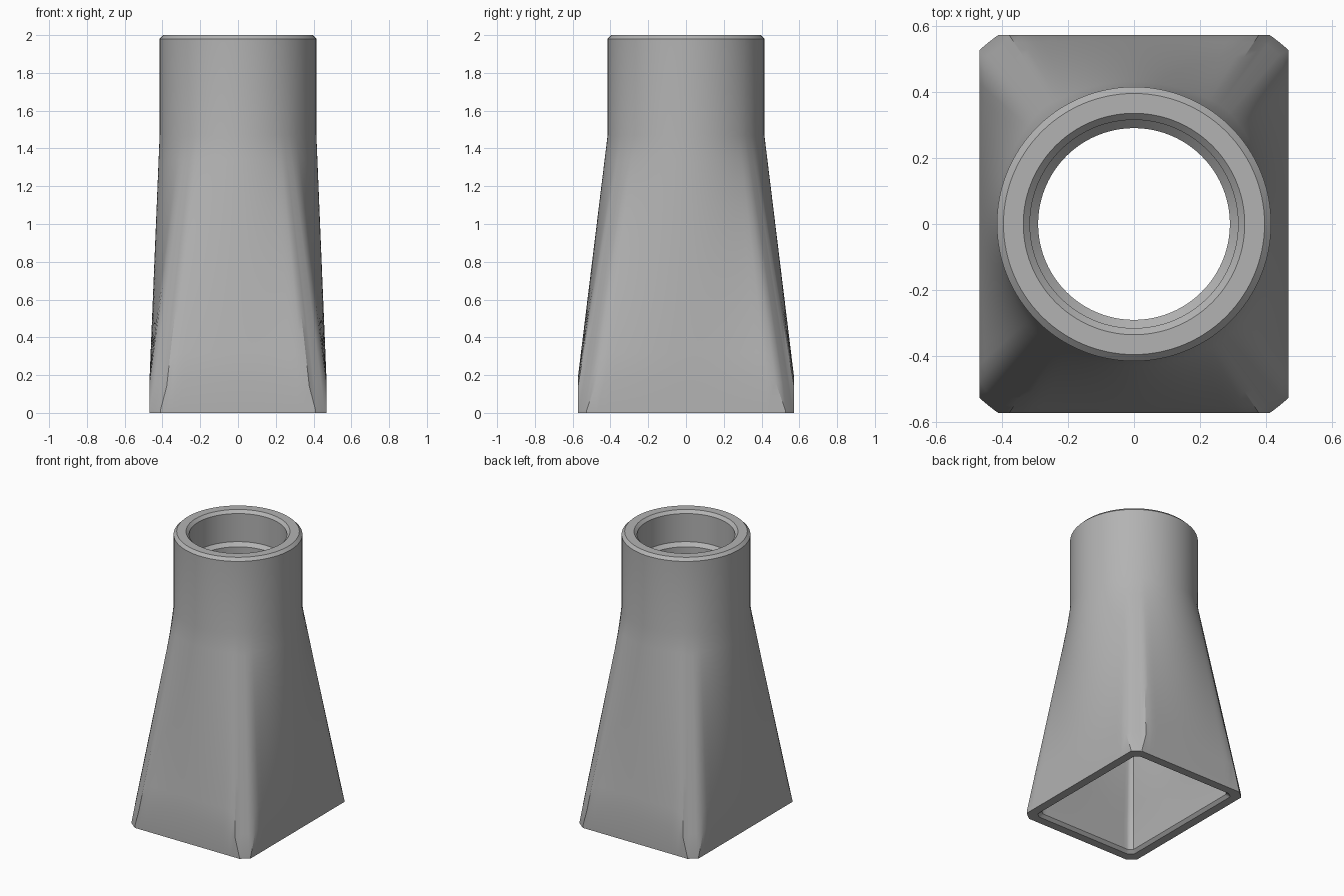
import bpy
import bmesh
import math

cube = bpy.data.objects.get("Cube")
if cube:
    bpy.data.objects.remove(cube)

HALF_X, HALF_Y, CORNER = 0.468, 0.572, 0.704
JOIN_Z, LIP_Z = 1.47, 0.19
LOFT_STEPS = 10

# Directions around the axis, with extra ones at the corner edges
corner_a = math.atan2(math.sqrt(CORNER**2 - HALF_X**2), HALF_X)
corner_b = math.acos(math.sqrt(CORNER**2 - HALF_Y**2) / CORNER)
quarter = [corner_a * i / 16 for i in range(16)]
quarter += [corner_a + (corner_b - corner_a) * i / 6 for i in range(6)]
quarter += [corner_b + (math.pi / 2 - corner_b) * i / 16 for i in range(16)]
half = quarter + [math.pi / 2] + [math.pi - a for a in reversed(quarter[1:])]
angles = half + [a + math.pi for a in half]


def circle(r, z):
    return [(r * math.cos(a), r * math.sin(a), z) for a in angles]


def rectangle(inset, z, corner):
    """Rectangle with its corners trimmed by a circle."""
    ring = []
    for a in angles:
        c, s = math.cos(a), math.sin(a)
        r = min((HALF_X - inset) / max(abs(c), 1e-6),
                (HALF_Y - inset) / max(abs(s), 1e-6), corner)
        ring.append((r * c, r * s, z))
    return ring


def scalloped_lip():
    """Top of the straight skirt, dropping away towards each corner."""
    ring = []
    edge_x = math.sqrt(CORNER**2 - HALF_Y**2)
    edge_y = math.sqrt(CORNER**2 - HALF_X**2)
    for x, y, z in rectangle(0, 0, CORNER):
        on_front = abs(y) > HALF_Y - 1e-4
        gap = edge_x - abs(x) if on_front else edge_y - abs(y)
        u = min(1, max(0, 1 - gap / 0.11))
        ring.append((x, y, 0.015 + (LIP_Z - 0.015) * math.sqrt(1 - u * u)))
    return ring


def loft(start, end):
    """Straight blend between two rings, end rings included."""
    rings = []
    for i in range(LOFT_STEPS + 1):
        t = i / LOFT_STEPS
        rings.append([tuple(p + (q - p) * t for p, q in zip(a, b))
                      for a, b in zip(start, end)])
    return rings


# Outer skin, from the rectangular foot up to the round mouth
rings = [rectangle(0, 0, CORNER)]
rings += loft(scalloped_lip(), circle(0.415, JOIN_Z))
rings += [circle(0.415, 1.98), circle(0.395, 2.0)]

# Socket in the mouth, with a lead-in and a sloped stop
rings += [circle(0.335, 2.0), circle(0.315, 1.98),
          circle(0.315, 1.78), circle(0.29, 1.755)]

# Inner skin, back down to the foot
rings += loft(circle(0.29, JOIN_Z), rectangle(0.08, 0.2, 0.61))
rings += [rectangle(0.08, 0.02, 0.61), rectangle(0.06, 0, 0.635)]

bm = bmesh.new()
loops = [[bm.verts.new(p) for p in ring] for ring in rings]
n = len(angles)
for k, low in enumerate(loops):
    high = loops[(k + 1) % len(loops)]
    for i in range(n):
        j = (i + 1) % n
        bm.faces.new((low[i], low[j], high[j], high[i]))
bmesh.ops.recalc_face_normals(bm, faces=bm.faces)

mesh = bpy.data.meshes.new("hose_adapter")
bm.to_mesh(mesh)
bm.free()
body = bpy.data.objects.new("hose_adapter", mesh)
bpy.context.collection.objects.link(body)

# Plain grey plastic
grey = bpy.data.materials.new("grey_plastic")
grey.use_nodes = True
colour = (0.45, 0.45, 0.45, 1)
grey.diffuse_color = colour
grey.node_tree.nodes["Principled BSDF"].inputs["Base Color"].default_value = colour
mesh.materials.append(grey)

bpy.ops.object.select_all(action="DESELECT")
body.select_set(True)
bpy.context.view_layer.objects.active = body
bpy.ops.object.shade_smooth_by_angle(angle=math.radians(30))
